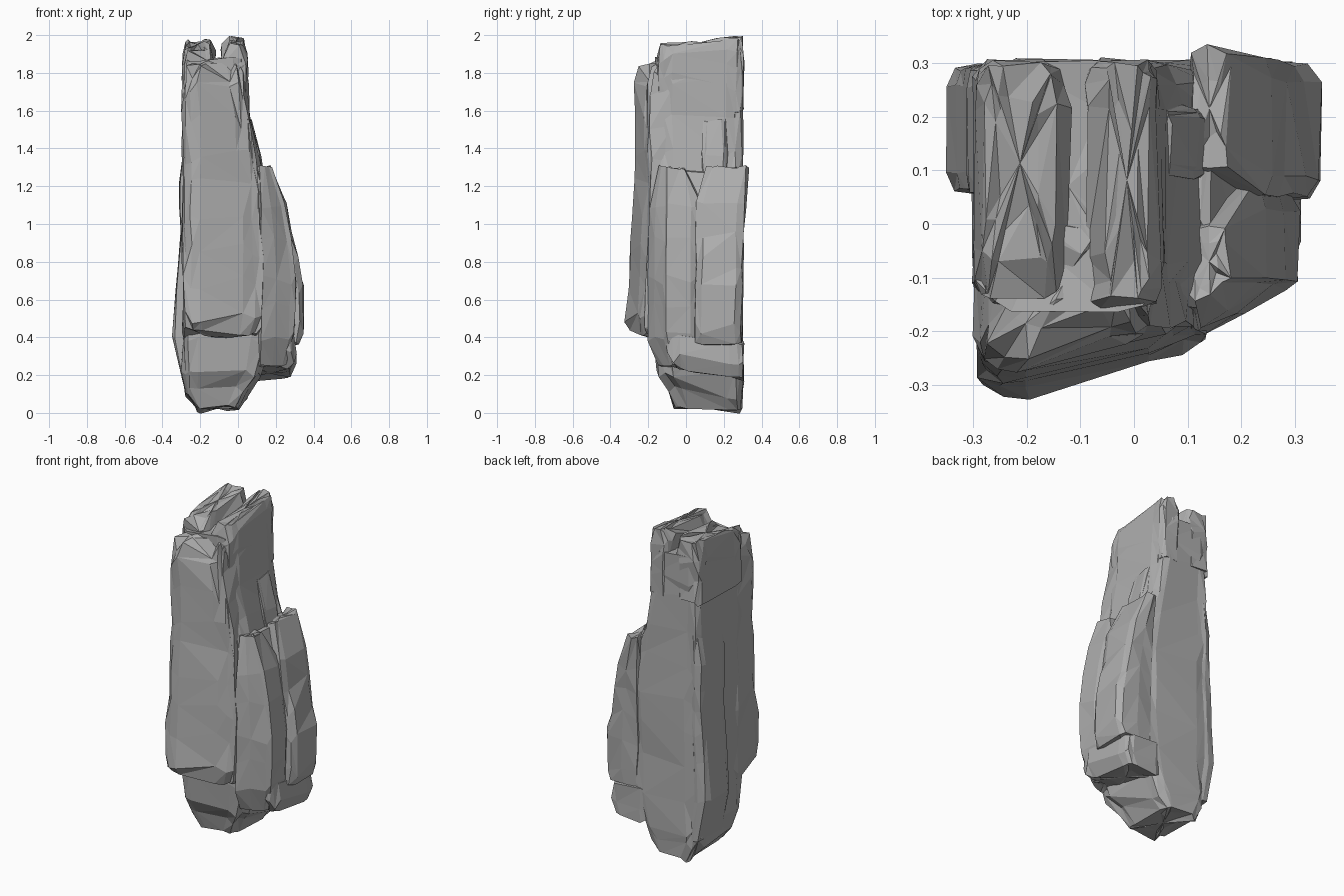
import bpy, bmesh, random
from math import cos, sin, tau, copysign
from mathutils import Vector

random.seed(11)
cube = bpy.data.objects.get("Cube")
if cube:
    bpy.data.objects.remove(cube)

GREY = (0.42, 0.42, 0.42, 1)
stone = bpy.data.materials.new("grey stone")
stone.use_nodes = True
stone.diffuse_color = GREY
stone.node_tree.nodes["Principled BSDF"].inputs["Base Color"].default_value = GREY


def outline(sides, squareness, slant=0, start=0.0):
    """Squared-off ring in unit bounds; slant cuts back the front right corner."""
    points = []
    for k in range(sides):
        angle = tau * (k + 0.5) / sides
        c, s = cos(angle), sin(angle)
        u = (1 + copysign(abs(c) ** squareness, c)) / 2
        v = (1 + copysign(abs(s) ** squareness, s)) / 2
        points.append((u, max(v, slant * (u - start))))
    return points


def levels_between(lower, upper, step):
    """Evenly spaced levels from the lower one up to just below the upper one."""
    count = max(1, round((upper["z"] - lower["z"]) / step))
    for i in range(count):
        t = i / count
        yield {key: lower[key] + (upper[key] - lower[key]) * t for key in lower}


def chip(amount):
    return random.uniform(-amount, amount)


def rock(name, section, *changes, rough=0.012, step=0.18):
    """Chipped column; each level states only the bounds that change from the one below."""
    keys = [dict(rise=0) | changes[0]]
    for change in changes[1:]:
        keys.append(keys[-1] | change)
    levels = [l for a, b in zip(keys, keys[1:]) for l in levels_between(a, b, step)]
    levels.append(keys[-1])

    bm = bmesh.new()
    rings = []
    for level in levels:
        is_end = level in (levels[0], levels[-1])
        ring = []
        for u, v in section:
            inset = abs(chip(rough))
            x = level["left"] + (level["right"] - level["left"]) * u - inset * (u - 0.5)
            y = level["front"] + (level["back"] - level["front"]) * v - inset * (v - 0.5)
            z = level["z"] + level["rise"] * (v - 0.5) + chip(rough) * (1 if is_end else 3)
            ring.append(bm.verts.new((x + chip(rough) / 2, y + chip(rough) / 2, z)))
        rings.append(ring)

    # Broken ends: a smaller uneven ring inside each end ring, then its middle
    count = len(section)
    tips = []
    for ring in (rings[0], rings[-1]):
        middle = sum((v.co for v in ring), Vector()) / count
        inner = [bm.verts.new(v.co.lerp(middle, random.uniform(0.3, 0.6))
                              + Vector((0, 0, chip(rough)))) for v in ring]
        tips.append((inner, bm.verts.new(middle)))
    rings = [tips[0][0], *rings, tips[1][0]]
    for ring, tip in tips:
        for k in range(count):
            bm.faces.new((ring[k], ring[k - 1], tip))

    # Facets with randomly turned diagonals
    for a, b in zip(rings, rings[1:]):
        for k in range(count):
            quad = [a[k], a[k - 1], b[k - 1], b[k]]
            turn = random.randrange(2)
            quad = quad[turn:] + quad[:turn]
            bm.faces.new(quad[:3])
            bm.faces.new((quad[0], quad[2], quad[3]))
    bmesh.ops.recalc_face_normals(bm, faces=bm.faces)
    mesh = bpy.data.meshes.new(name)
    bm.to_mesh(mesh)
    bm.free()
    mesh.materials.append(stone)
    bpy.context.collection.objects.link(bpy.data.objects.new(name, mesh))


block = outline(sides=16, squareness=0.3)
wedge = outline(sides=16, squareness=0.4, slant=0.45, start=0.25)
lobe = outline(sides=10, squareness=0.5, slant=0.4, start=0.1)
plate = outline(sides=10, squareness=0.35)

# Main standing stone with a tapering base
rock("main_stone", block,
     dict(z=0.02, left=-0.22, right=0, front=-0.07, back=0.305, rise=-0.02),
     dict(z=0.1, left=-0.28, right=0.06, front=-0.1, rise=0),
     dict(z=0.2, left=-0.3, right=0.12, front=-0.16),
     dict(z=0.4, right=0.17, front=-0.175),
     dict(z=1, right=0.2),
     dict(z=1.4, right=0.1, front=-0.165),
     dict(z=1.6, right=0.06),
     dict(z=1.87, left=-0.29, right=0.045),
     rough=0.015)

# Front buttress that overhangs the base
rock("front_buttress", wedge,
     dict(z=0.4, left=-0.29, right=0.11, front=-0.31, back=0, rise=-0.1),
     dict(z=0.48, left=-0.3, right=0.14, front=-0.335, rise=-0.06),
     dict(z=0.7, front=-0.315, rise=0),
     dict(z=1.2, right=0.12, front=-0.28),
     dict(z=1.7, left=-0.295, right=0.045, front=-0.285),
     dict(z=1.8, left=-0.28, right=0.03, front=-0.26),
     dict(z=1.86, left=-0.24, right=0, front=-0.2),
     rough=0.018)

# Two crests on the top with a gully between them
rock("left_crest", block,
     dict(z=1.6, left=-0.3, right=-0.13, front=-0.14, back=0.305),
     dict(z=1.89, right=-0.12, rise=0.03),
     dict(z=1.95, left=-0.28, right=-0.14, front=-0.08),
     rough=0.018, step=0.1)
rock("right_crest", block,
     dict(z=1.6, left=-0.09, right=0.05, front=-0.16, back=0.305),
     dict(z=1.9, rise=0.04),
     dict(z=1.965, left=-0.06, right=0.03, front=-0.14),
     rough=0.015, step=0.1)

# Lower stones leaning on the side
rock("front_side_stone", lobe,
     dict(z=0.25, left=0.1, right=0.26, front=-0.17, back=0.1),
     dict(z=0.4, right=0.3, front=-0.22),
     dict(z=0.7, right=0.31),
     dict(z=1.1, right=0.25, front=-0.21),
     dict(z=1.3, right=0.18, front=-0.16, back=0))
rock("middle_side_stone", plate,
     dict(z=0.28, left=0.05, right=0.28, front=-0.08, back=0.25),
     dict(z=0.8),
     dict(z=1.27, right=0.15, back=0.2))
rock("rear_side_stone", plate,
     dict(z=0.37, left=0.1, right=0.33, front=0.04, back=0.305),
     dict(z=0.45, right=0.35),
     dict(z=0.65),
     dict(z=1.1, right=0.26, back=0.32),
     dict(z=1.3, right=0.18, front=0.1, back=0.33))
rock("side_stone_foot", block,
     dict(z=0.21, left=0.05, right=0.28, front=-0.06, back=0.31, rise=-0.06),
     dict(z=0.27, right=0.31, front=-0.11),
     dict(z=0.4, right=0.3),
     step=0.1)

# Bulging flake on the opposite flank
rock("flank_flake", plate,
     dict(z=0.14, left=-0.29, right=-0.22, front=0.05, back=0.3),
     dict(z=0.4, left=-0.35),
     dict(z=0.65, left=-0.335),
     dict(z=0.95, left=-0.31),
     dict(z=1.22, left=-0.315),
     dict(z=1.4, left=-0.29),
     rough=0.008)

# Shard on the shoulder
rock("shoulder_shard", block,
     dict(z=1.2, left=0, right=0.15, front=0.08, back=0.22),
     dict(z=1.36, right=0.12),
     dict(z=1.55, right=0.07))
